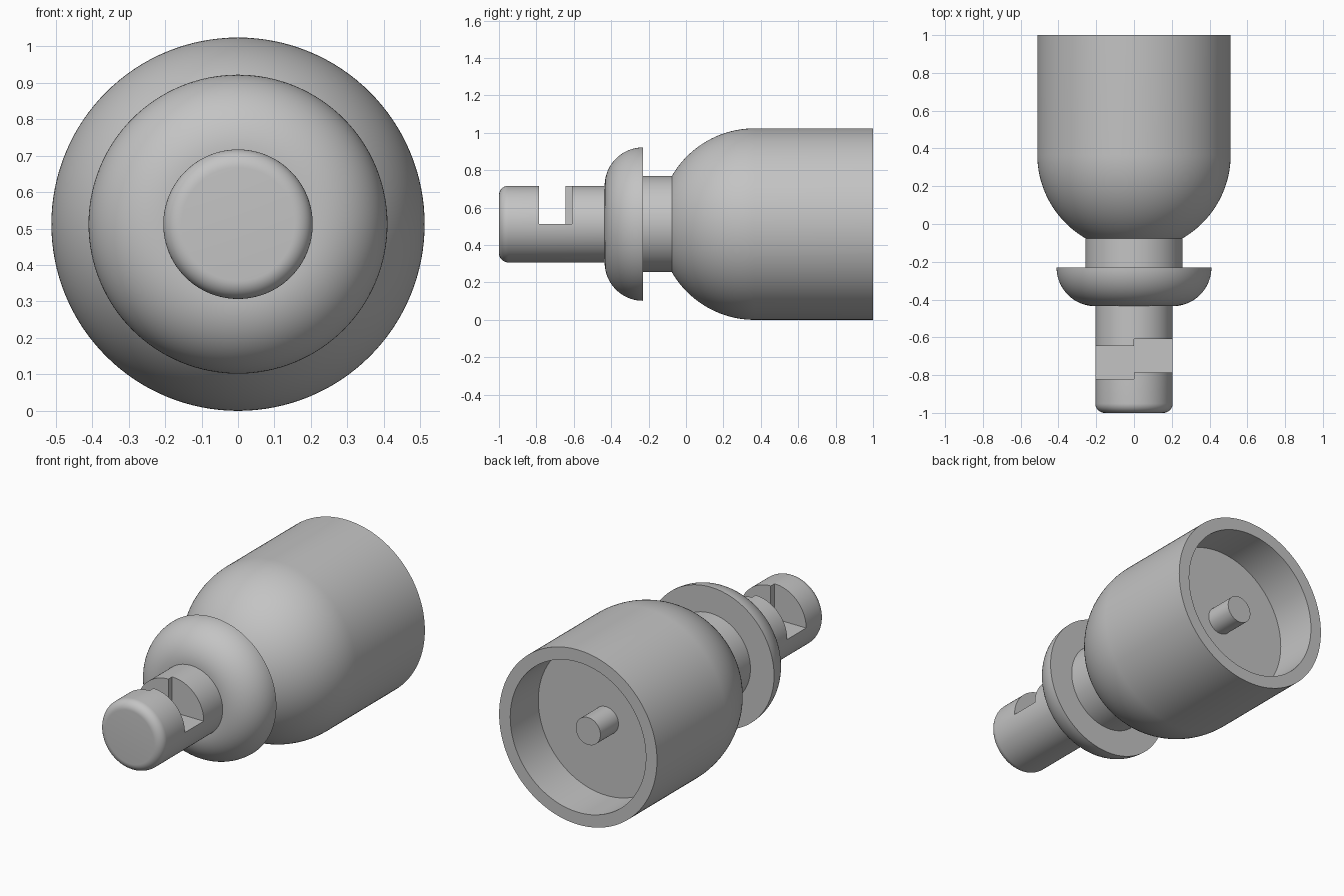
import bpy, bmesh
from math import sin, cos, pi, radians, asin
from mathutils import Matrix, Vector

if "Cube" in bpy.data.objects:
    bpy.data.objects.remove(bpy.data.objects["Cube"], do_unlink=True)

R = 0.512            # outer radius of the bell, also the height of the axis
STEM, NECK, FLANGE = 0.205, 0.257, 0.41
SEGMENTS = 128

steel = bpy.data.materials.new("plain_grey")
steel.use_nodes = True
grey = (0.55, 0.55, 0.55, 1)
steel.diffuse_color = grey
steel.node_tree.nodes["Principled BSDF"].inputs["Base Color"].default_value = grey


def arc(r, y, radius, start, end, steps=20):
    """Points (radius from axis, y) on an arc; angle 0 is outward, -90 is forward."""
    angles = [radians(start + (end - start) * i / steps) for i in range(steps + 1)]
    return [(r + radius * cos(a), y + radius * sin(a)) for a in angles]


def finish(bm, name):
    bmesh.ops.recalc_face_normals(bm, faces=bm.faces)
    mesh = bpy.data.meshes.new(name)
    bm.to_mesh(mesh)
    bm.free()
    obj = bpy.data.objects.new(name, mesh)
    bpy.context.collection.objects.link(obj)
    mesh.materials.append(steel)
    return obj


def lathe(name, profile):
    """Revolve a profile about the long axis of the model."""
    bm = bmesh.new()
    verts = [bm.verts.new((r, y, R)) for r, y in profile]
    edges = [bm.edges.new(pair) for pair in zip(verts, verts[1:])]
    bmesh.ops.spin(bm, geom=verts + edges, cent=(0, 0, R), axis=(0, 1, 0),
                   angle=2 * pi, steps=SEGMENTS, use_duplicate=False)
    bmesh.ops.remove_doubles(bm, verts=bm.verts, dist=1e-5)
    return finish(bm, name)


def smooth(obj):
    bpy.ops.object.select_all(action="DESELECT")
    obj.select_set(True)
    bpy.context.view_layer.objects.active = obj
    bpy.ops.object.shade_smooth_by_angle(angle=radians(30))


# Stem with a rounded front end
stem = lathe("stem", [(0, -1)] + arc(STEM - 0.05, -0.95, 0.05, -90, 0, 10)
             + [(STEM, -0.43), (0, -0.43)])

# Staggered slot cut through the upper half of the stem
bm = bmesh.new()
outline = [(-0.3, -0.82), (0, -0.82), (0, -0.785), (0.3, -0.785),
           (0.3, -0.61), (0, -0.61), (0, -0.645), (-0.3, -0.645)]
base = bm.faces.new([bm.verts.new((x, y, R)) for x, y in outline])
top = bmesh.ops.extrude_face_region(bm, geom=[base])["geom"]
bmesh.ops.translate(bm, vec=(0, 0, 0.4),
                    verts=[v for v in top if isinstance(v, bmesh.types.BMVert)])
cutter = finish(bm, "slot_cutter")
cutter.hide_render = True
cut = stem.modifiers.new("slot", "BOOLEAN")
cut.operation, cut.object, cut.solver = "DIFFERENCE", cutter, "EXACT"
bpy.context.view_layer.objects.active = stem
bpy.ops.object.modifier_apply(modifier="slot")
bpy.data.objects.remove(cutter, do_unlink=True)

# Rounded flange with a flat back
flange = lathe("flange", [(0, -0.435)] + arc(STEM, -0.23, FLANGE - STEM, -90, 0)
               + [(0, -0.23)])

# Neck between flange and bell
neck = lathe("neck", [(NECK, -0.23), (NECK, -0.07)])

# Bell: spherical shoulder, straight wall, hollow back with a centre pin
shoulder = -90 + math_angle if (math_angle := asin(NECK / R) * 180 / pi) else -90
bell = lathe("bell", arc(0, 0.367, R, shoulder, 0, 32)
             + [(R, 1), (0.44, 1), (0.44, 0.74), (0, 0.74)])
pin = lathe("centre_pin", [(0.08, 0.74), (0.08, 0.907), (0, 0.907)])

for part in (stem, flange, neck, bell, pin):
    smooth(part)
